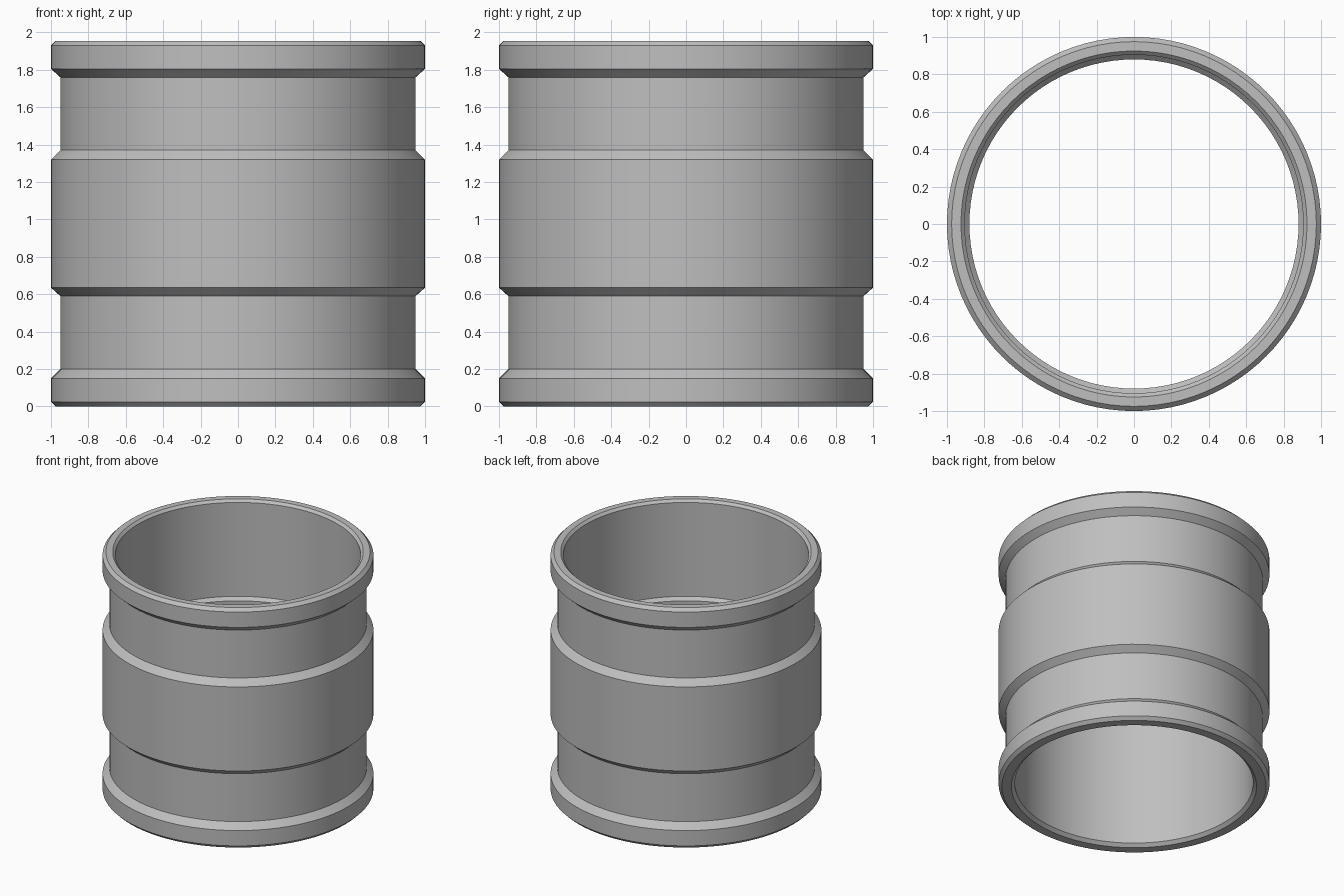
import bpy, bmesh, math

if "Cube" in bpy.data.objects:
    bpy.data.objects.remove(bpy.data.objects["Cube"])

SEGMENTS = 96

# Closed wall section as (radius, height): outside from the bottom up, then inside down
section = [
    (0.975, 0.0), (1.0, 0.025), (1.0, 0.15), (0.95, 0.20),      # lower flange
    (0.95, 0.59), (1.0, 0.635), (1.0, 1.32), (0.95, 1.37),      # middle band
    (0.95, 1.76), (1.0, 1.805), (1.0, 1.93), (0.975, 1.955),    # upper flange
    (0.925, 1.955), (0.905, 1.935),                             # top inner chamfer
    (0.905, 1.17), (0.88, 1.145),                               # inner step
    (0.88, 0.025), (0.905, 0.0),                                # bottom inner chamfer
]

# Sweep the section around the z axis
bm = bmesh.new()
rings = []
for i in range(SEGMENTS):
    a = 2 * math.pi * i / SEGMENTS
    rings.append([bm.verts.new((r * math.cos(a), r * math.sin(a), z)) for r, z in section])
n = len(section)
for i in range(SEGMENTS):
    here, after = rings[i], rings[(i + 1) % SEGMENTS]
    for j in range(n):
        k = (j + 1) % n
        bm.faces.new((here[j], after[j], after[k], here[k]))
bmesh.ops.recalc_face_normals(bm, faces=bm.faces)
mesh = bpy.data.meshes.new("sleeve")
bm.to_mesh(mesh)
bm.free()

sleeve = bpy.data.objects.new("sleeve", mesh)
bpy.context.collection.objects.link(sleeve)

# Plain grey
grey = bpy.data.materials.new("grey")
grey.diffuse_color = (0.52, 0.52, 0.52, 1)
grey.use_nodes = True
grey.node_tree.nodes["Principled BSDF"].inputs["Base Color"].default_value = grey.diffuse_color
mesh.materials.append(grey)

# Smooth round walls with crisp chamfer edges
bpy.context.view_layer.objects.active = sleeve
sleeve.select_set(True)
bpy.ops.object.shade_smooth_by_angle(angle=math.radians(25))
